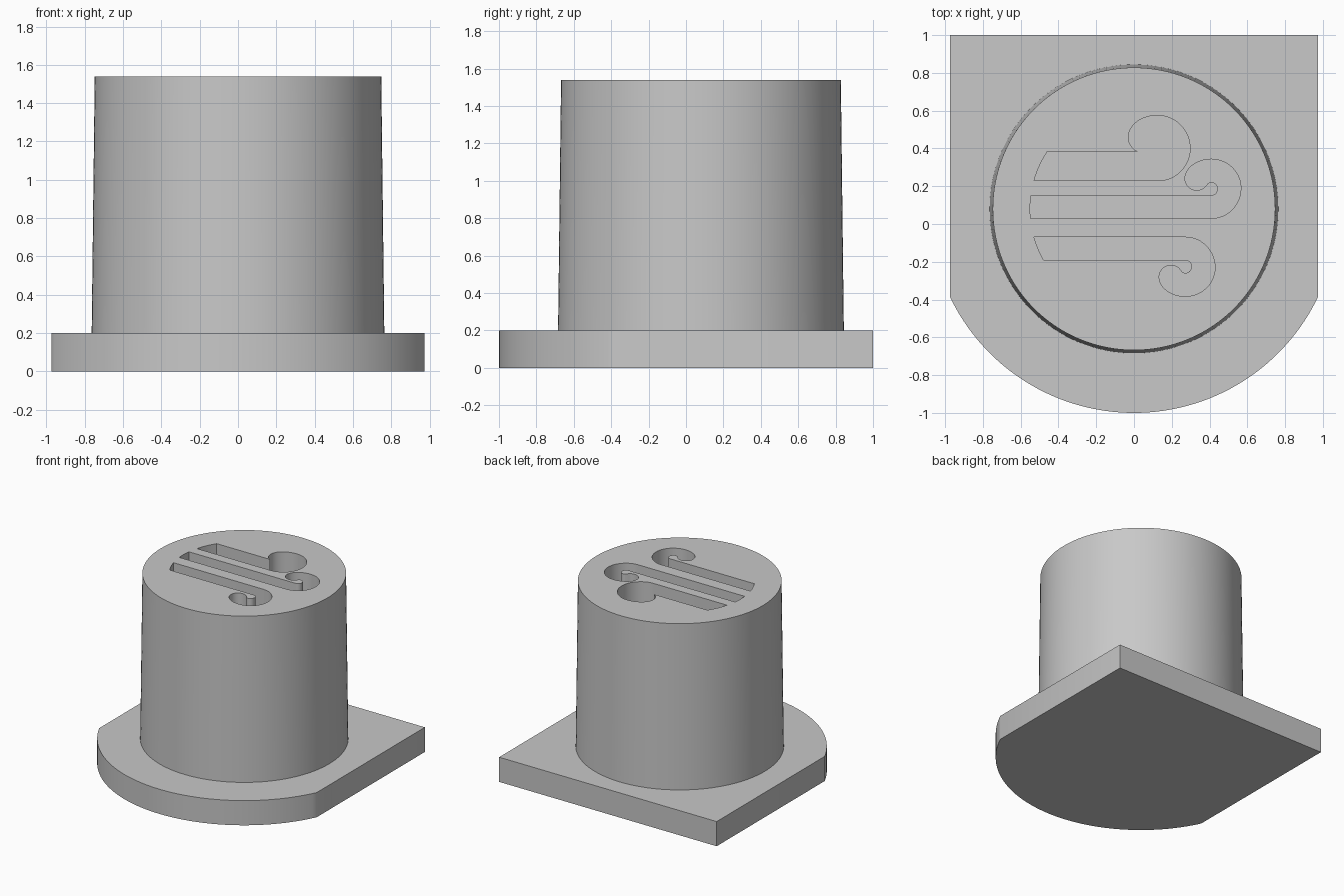
import bpy
import bmesh
from math import cos, sin, radians, sqrt, asin, degrees

if "Cube" in bpy.data.objects:
    bpy.data.objects.remove(bpy.data.objects["Cube"], do_unlink=True)

CY = 0.08            # shared centre of the round parts on the y axis
BASE_H, TOP = 0.2, 1.54
GROOVE_DEPTH = 0.2

grey = bpy.data.materials.new("plain grey")
grey.use_nodes = True
colour = (0.58, 0.58, 0.58, 1)
grey.diffuse_color = colour
grey.node_tree.nodes["Principled BSDF"].inputs["Base Color"].default_value = colour


def arc(cx, cy, rx, ry, start, end, steps=12):
    """Points on an elliptical arc, angles in degrees."""
    angles = [radians(start + (end - start) * i / steps) for i in range(steps + 1)]
    return [(cx + rx * cos(a), cy + ry * sin(a)) for a in angles]


def prism(name, outline, z0, z1):
    """Extrude a closed outline between two heights."""
    clean = [p for i, p in enumerate(outline)
             if abs(p[0] - outline[i - 1][0]) + abs(p[1] - outline[i - 1][1]) > 1e-4]
    bm = bmesh.new()
    face = bm.faces.new([bm.verts.new((x, y, z0)) for x, y in clean])
    top = bmesh.ops.extrude_face_region(bm, geom=[face])["geom"]
    moved = [g for g in top if isinstance(g, bmesh.types.BMVert)]
    bmesh.ops.translate(bm, verts=moved, vec=(0, 0, z1 - z0))
    bmesh.ops.recalc_face_normals(bm, faces=bm.faces)
    return finish(name, bm)


def finish(name, bm):
    mesh = bpy.data.meshes.new(name)
    bm.to_mesh(mesh)
    bm.free()
    mesh.materials.append(grey)
    obj = bpy.data.objects.new(name, mesh)
    bpy.context.collection.objects.link(obj)
    return obj


def smooth(obj):
    bpy.ops.object.select_all(action="DESELECT")
    obj.select_set(True)
    bpy.context.view_layer.objects.active = obj
    bpy.ops.object.shade_smooth_by_angle(angle=radians(30))


# Base plate: square back, round front
half_w, r_base = 0.975, 1.08
side = degrees(asin(sqrt(1 - (half_w / r_base) ** 2)))
base = prism("base_plate",
             [(half_w, 1), (-half_w, 1)]
             + arc(0, CY, r_base, r_base, 180 + side, 360 - side, 64), 0, BASE_H)

# Tapered round body
bm = bmesh.new()
bmesh.ops.create_cone(bm, cap_ends=True, segments=128, radius1=0.764,
                      radius2=0.748, depth=TOP - BASE_H)
bmesh.ops.translate(bm, verts=bm.verts, vec=(0, CY, (TOP + BASE_H) / 2))
body = finish("round_body", bm)


# Left ends of the grooves lie on one circle
def left_end(y_top, y_bottom, r=0.55):
    ys = [y_top + (y_bottom - y_top) * i / 6 for i in range(7)]
    return [(-sqrt(r * r - (y - CY) ** 2), y) for y in ys]


# Wide groove ending in a round pocket
pocket = (arc(0.13, 0.4, 0.167, 0.17, -90, 0)
          + arc(0.125, 0.4, 0.172, 0.175, 0, 90)
          + arc(0.125, 0.46, 0.155, 0.115, 90, 180)
          + arc(0.05, 0.46, 0.08, 0.082, 180, 248)
          + [(0.02, 0.383)] + left_end(0.383, 0.23))

# Curl shared by the two narrow grooves
curl = (arc(0.41, 0.19, 0.156, 0.16, -90, 0)
        + arc(0.41, 0.19, 0.156, 0.153, 0, 90)
        + arc(0.41, 0.24, 0.14, 0.103, 90, 180)
        + arc(0.333, 0.24, 0.063, 0.061, 180, 310)
        + arc(0.41, 0.186, 0.034, 0.036, 120, -90))
lower_curl = [(x - 0.137, -0.04 - y) for x, y in curl]

grooves = {"upper": pocket,
           "middle": curl + left_end(0.15, 0.03),
           "lower": lower_curl + left_end(-0.19, -0.07)}

# Cut the grooves into the top of the body
bpy.context.view_layer.objects.active = body
for name, outline in grooves.items():
    cutter = prism(name + "_groove_cutter", outline, TOP - GROOVE_DEPTH, TOP + 0.1)
    cutter.hide_render = True
    mod = body.modifiers.new(name + "_groove", "BOOLEAN")
    mod.operation = "DIFFERENCE"
    mod.solver = "EXACT"
    mod.object = cutter
    bpy.ops.object.modifier_apply(modifier=mod.name)
    bpy.data.objects.remove(cutter, do_unlink=True)

for part in (base, body):
    smooth(part)
